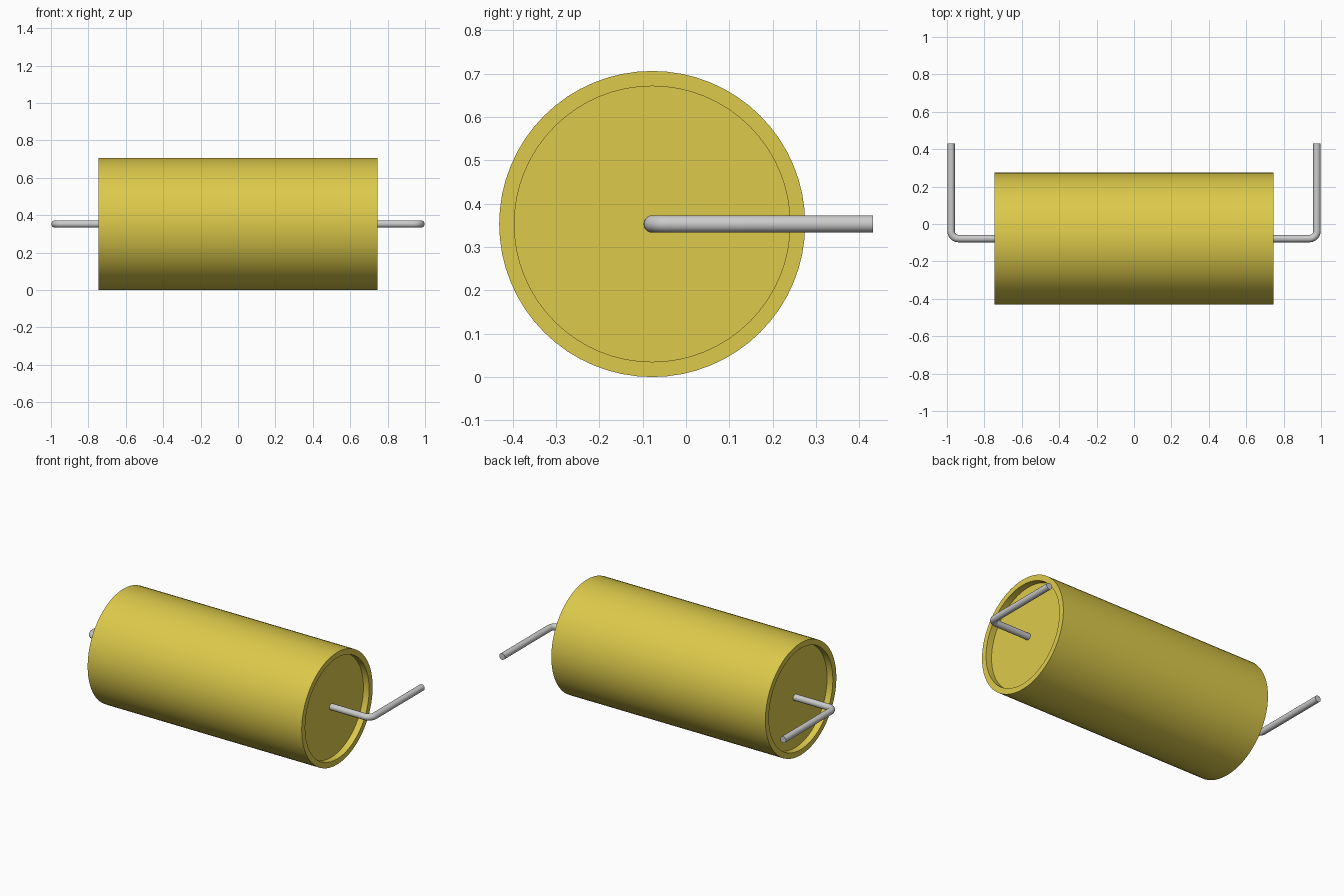
import bpy, bmesh, math
from mathutils import Matrix, Vector

if "Cube" in bpy.data.objects:
    bpy.data.objects.remove(bpy.data.objects["Cube"])

AXIS_Y, AXIS_Z = -0.078, 0.353
HALF, R_OUT, R_IN, FLOOR = 0.745, 0.353, 0.318, 0.705
WIRE_R, WIRE_X, WIRE_END, BEND = 0.02, 0.978, 0.431, 0.04


def smooth(obj):
    bpy.ops.object.select_all(action='DESELECT')
    obj.select_set(True)
    bpy.context.view_layer.objects.active = obj
    bpy.ops.object.shade_smooth_by_angle(angle=math.radians(35))


# Capacitor body: turned profile with a shallow recess in each end
half = [(FLOOR, 0), (FLOOR, R_IN), (HALF, R_IN), (HALF, R_OUT)]
profile = [(-x, r) for x, r in half] + [(x, r) for x, r in reversed(half)]
bm = bmesh.new()
verts = [bm.verts.new((x, 0, r)) for x, r in profile]
edges = [bm.edges.new(pair) for pair in zip(verts, verts[1:])]
bmesh.ops.spin(bm, geom=verts + edges, cent=(0, 0, 0), axis=(1, 0, 0),
               angle=math.tau, steps=64, use_merge=False)
bmesh.ops.remove_doubles(bm, verts=bm.verts, dist=1e-4)
bmesh.ops.recalc_face_normals(bm, faces=bm.faces)
bmesh.ops.translate(bm, verts=bm.verts, vec=(0, AXIS_Y, AXIS_Z))
mesh = bpy.data.meshes.new("capacitor_body")
bm.to_mesh(mesh)
bm.free()
body = bpy.data.objects.new("capacitor_body", mesh)
bpy.context.collection.objects.link(body)
yellow = bpy.data.materials.new("yellow_sleeve")
yellow.diffuse_color = (0.72, 0.59, 0.07, 1)
yellow.use_nodes = True
yellow.node_tree.nodes["Principled BSDF"].inputs["Base Color"].default_value = yellow.diffuse_color
mesh.materials.append(yellow)
smooth(body)


# Wire lead: leaves the end along x, then bends towards the back
def lead(name, side):
    path = [(FLOOR - 0.02, AXIS_Y)]
    for i in range(9):
        a = math.pi / 2 * i / 8
        path.append((WIRE_X - BEND + BEND * math.sin(a),
                     AXIS_Y + BEND - BEND * math.cos(a)))
    path.append((WIRE_X, WIRE_END))
    # ring directions follow the path, mitred along the bend
    angles = [0] + [math.pi / 2 * i / 8 for i in range(9)] + [math.pi / 2]
    bm = bmesh.new()
    n, rings = 20, []
    for (x, y), a in zip(path, angles):
        out = Vector((math.sin(a), -math.cos(a), 0))
        ring = []
        for k in range(n):
            t = math.tau * k / n
            p = Vector((x, y, AXIS_Z)) + WIRE_R * (math.cos(t) * out + Vector((0, 0, math.sin(t))))
            ring.append(bm.verts.new((side * p.x, p.y, p.z)))
        rings.append(ring)
    for r0, r1 in zip(rings, rings[1:]):
        for k in range(n):
            j = (k + 1) % n
            bm.faces.new((r0[k], r0[j], r1[j], r1[k]))
    bm.faces.new(rings[0])
    bm.faces.new(rings[-1])
    bmesh.ops.recalc_face_normals(bm, faces=bm.faces)
    me = bpy.data.meshes.new(name)
    bm.to_mesh(me)
    bm.free()
    obj = bpy.data.objects.new(name, me)
    bpy.context.collection.objects.link(obj)
    smooth(obj)


lead("right_wire_lead", 1)
lead("left_wire_lead", -1)
